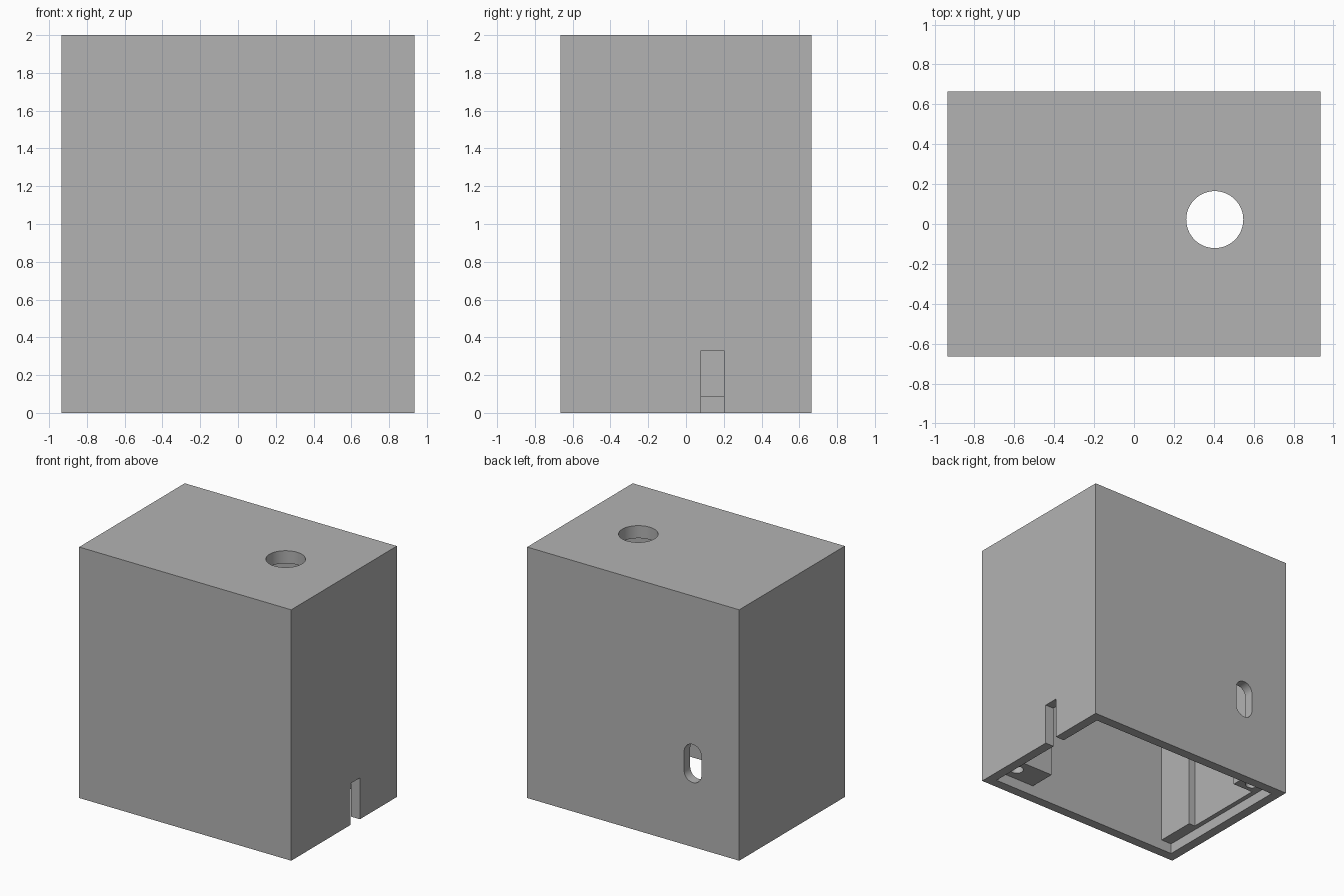
import bpy
from mathutils import Vector

old = bpy.data.objects.get("Cube")
if old:
    bpy.data.objects.remove(old, do_unlink=True)

W, D, H = 1.87, 1.33, 2.0      # outer size
WALL, ROOF, LIP = 0.077, 0.1, 0.083
IX, IY = W / 2 - WALL, D / 2 - WALL   # inner half sizes
TOP = H - ROOF

grey = bpy.data.materials.new("grey plastic")
grey.use_nodes = True
grey.diffuse_color = (0.45, 0.45, 0.45, 1)
grey.node_tree.nodes["Principled BSDF"].inputs["Base Color"].default_value = grey.diffuse_color


def box(name, lo, hi):
    lo, hi = Vector(lo), Vector(hi)
    bpy.ops.mesh.primitive_cube_add(size=1, location=(lo + hi) / 2)
    ob = bpy.context.object
    ob.name = name
    ob.scale = hi - lo
    bpy.ops.object.transform_apply(location=True, scale=True)
    ob.data.materials.append(grey)
    return ob


def cylinder(name, radius, depth, loc, rot=(0, 0, 0)):
    bpy.ops.mesh.primitive_cylinder_add(vertices=64, radius=radius, depth=depth,
                                        location=loc, rotation=rot)
    ob = bpy.context.object
    ob.name = name
    ob.data.materials.append(grey)
    return ob


def cut(target, cutter):
    cutter.hide_render = True
    mod = target.modifiers.new("cut", 'BOOLEAN')
    mod.operation, mod.solver, mod.object = 'DIFFERENCE', 'EXACT', cutter
    bpy.ops.object.select_all(action='DESELECT')
    bpy.context.view_layer.objects.active = target
    target.select_set(True)
    bpy.ops.object.modifier_apply(modifier=mod.name)
    bpy.data.objects.remove(cutter, do_unlink=True)


def smooth(ob):
    bpy.ops.object.select_all(action='DESELECT')
    bpy.context.view_layer.objects.active = ob
    ob.select_set(True)
    bpy.ops.object.shade_smooth_by_angle(angle=0.5)


# Hollow housing, open underneath
housing = box("housing", (-W / 2, -D / 2, 0), (W / 2, D / 2, H))
cut(housing, box("cavity_cutter", (-IX, -IY, -0.1), (IX, IY, TOP)))

# Round hole in the roof
cut(housing, cylinder("roof_hole_cutter", 0.143, 0.5, (0.405, 0.022, H)))

# Cable slot in the side wall
cut(housing, box("cable_slot_cutter", (0.8, 0.08, -0.1), (1.1, 0.2, 0.33)))

# Rounded slot in the back wall
SX, SZ, R = -0.525, 0.665, 0.076
cut(housing, box("slot_middle_cutter", (SX - R, 0.5, SZ - R), (SX + R, 0.8, SZ + R)))
for dz in (-R, R):
    cut(housing, cylinder("slot_end_cutter", R, 0.3, (SX, 0.65, SZ + dz), (1.5708, 0, 0)))
smooth(housing)

# Ledge and rib along the inner side wall, above the lid recess
E = 0.02   # overlap into walls and roof
box("side_ledge", (-IX - E, -IY - E, LIP), (-IX + 0.038, IY + E, TOP + E))
box("side_rib", (-IX - E, -IY - E, LIP), (-IX + 0.093, -0.265, TOP + E))

# Screw posts in opposite corners
posts = [("front_post", (0.5, -IY - E), (IX + E, -0.37), (0.75, -0.48)),
         ("back_post", (-IX - E, 0.405), (-0.64, IY + E), (-0.75, 0.49))]
for name, lo, hi, hole in posts:
    post = box(name, (*lo, LIP), (*hi, TOP + E))
    cut(post, cylinder("screw_hole_cutter", 0.05, 0.8, (*hole, LIP)))
    smooth(post)
